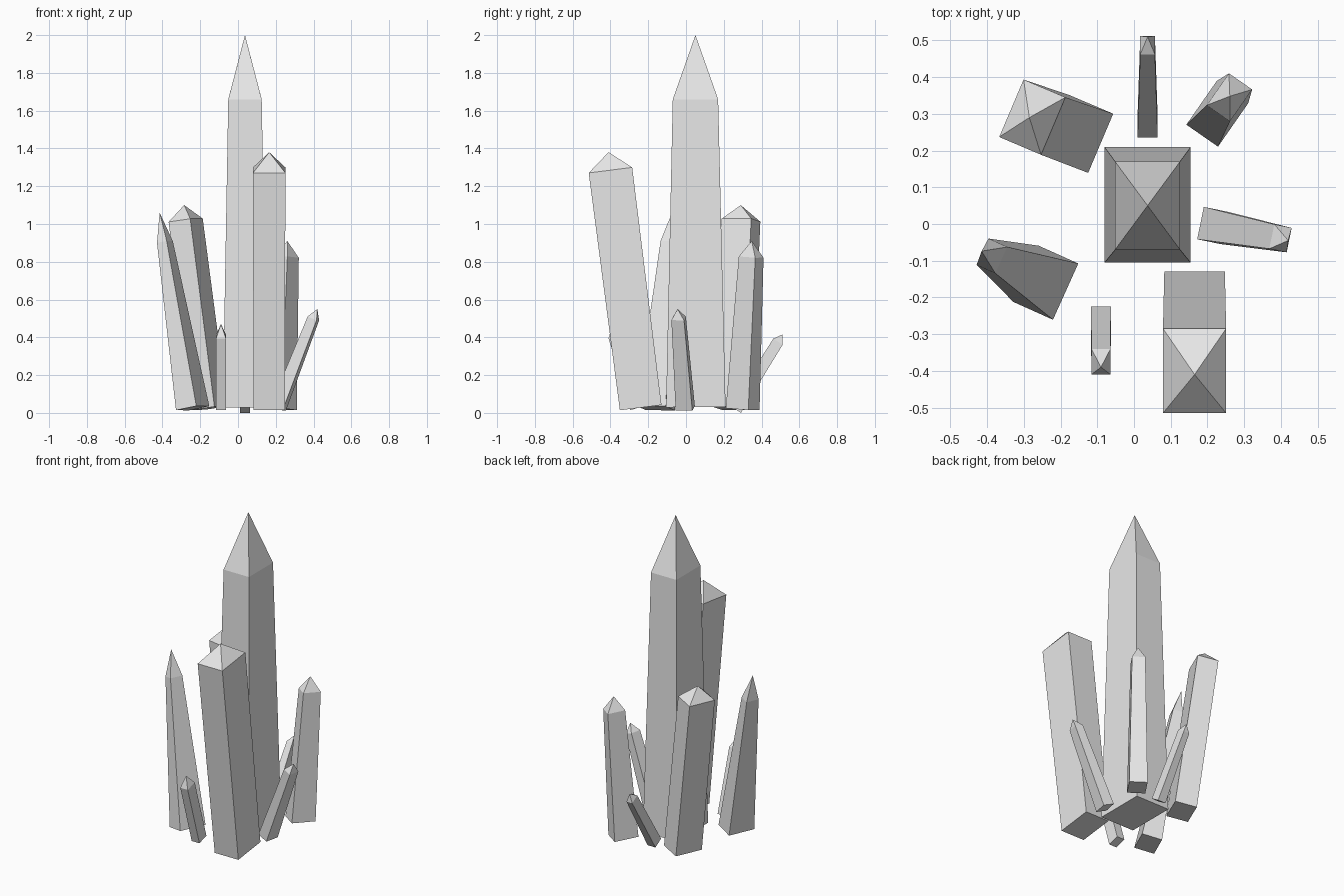
import bpy
import bmesh
from mathutils import Vector

cube = bpy.data.objects.get("Cube")
if cube:
    bpy.data.objects.remove(cube, do_unlink=True)

# One flat pale grey for the whole cluster
GREY = (0.8, 0.8, 0.8, 1.0)
crystal_grey = bpy.data.materials.new("crystal_grey")
crystal_grey.use_nodes = True
crystal_grey.diffuse_color = GREY
crystal_grey.node_tree.nodes["Principled BSDF"].inputs["Base Color"].default_value = GREY


def crystal(name, base, shoulder, tip, base_size, top_size, side=(1, 0)):
    """Tapered four-sided shaft along base -> shoulder, closed by a pointed tip.
    side is the plan direction of the first width; sections are square to the axis."""
    base, shoulder, tip = Vector(base), Vector(shoulder), Vector(tip)
    axis = (shoulder - base).normalized()
    u = Vector((*side, 0))
    u = (u - axis * u.dot(axis)).normalized()
    v = axis.cross(u)
    bm = bmesh.new()

    def ring(centre, size):
        return [bm.verts.new(centre + u * size[0] * a / 2 + v * size[1] * b / 2)
                for a, b in ((-1, -1), (1, -1), (1, 1), (-1, 1))]

    low, high, apex = ring(base, base_size), ring(shoulder, top_size), bm.verts.new(tip)
    bm.faces.new(low[::-1])
    for i in range(4):
        j = (i + 1) % 4
        bm.faces.new((low[i], low[j], high[j], high[i]))
        bm.faces.new((high[i], high[j], apex))
    bmesh.ops.recalc_face_normals(bm, faces=bm.faces)
    mesh = bpy.data.meshes.new(name)
    bm.to_mesh(mesh)
    bm.free()
    mesh.materials.append(crystal_grey)
    obj = bpy.data.objects.new(name, mesh)
    bpy.context.collection.objects.link(obj)
    return obj


# Tall central crystal
crystal("main_crystal", (0.037, 0.052, 0.03), (0.037, 0.05, 1.66), (0.037, 0.05, 2.0),
        (0.235, 0.315), (0.177, 0.24))

# Large leaning crystals around it
crystal("front_crystal", (0.165, -0.24, 0.028), (0.165, -0.40, 1.285), (0.165, -0.41, 1.38),
        (0.165, 0.222), (0.172, 0.232))
crystal("back_right_crystal", (-0.15, 0.245, 0.025), (-0.277, 0.291, 1.02), (-0.285, 0.29, 1.1),
        (0.13, 0.175), (0.125, 0.17), (0.92, -0.39))
crystal("back_left_crystal", (0.227, 0.30, 0.02), (0.26, 0.345, 0.825), (0.261, 0.348, 0.91),
        (0.105, 0.145), (0.077, 0.106), (0.82, -0.57))
crystal("front_right_crystal", (-0.24, -0.16, 0.025), (-0.387, -0.087, 0.905), (-0.415, -0.074, 1.06),
        (0.12, 0.168), (0.057, 0.079), (0.91, -0.41))

# Small shards leaning outward
crystal("left_shard", (0.213, -0.004, 0.025), (0.399, -0.039, 0.50), (0.42, -0.045, 0.55),
        (0.07, 0.09), (0.052, 0.068), (0.98, -0.2))
crystal("front_shard", (-0.09, -0.26, 0.025), (-0.09, -0.375, 0.405), (-0.09, -0.39, 0.47),
        (0.054, 0.073), (0.052, 0.073))
crystal("back_shard", (0.037, 0.263, 0.018), (0.037, 0.487, 0.377), (0.037, 0.51, 0.415),
        (0.055, 0.066), (0.04, 0.059))
